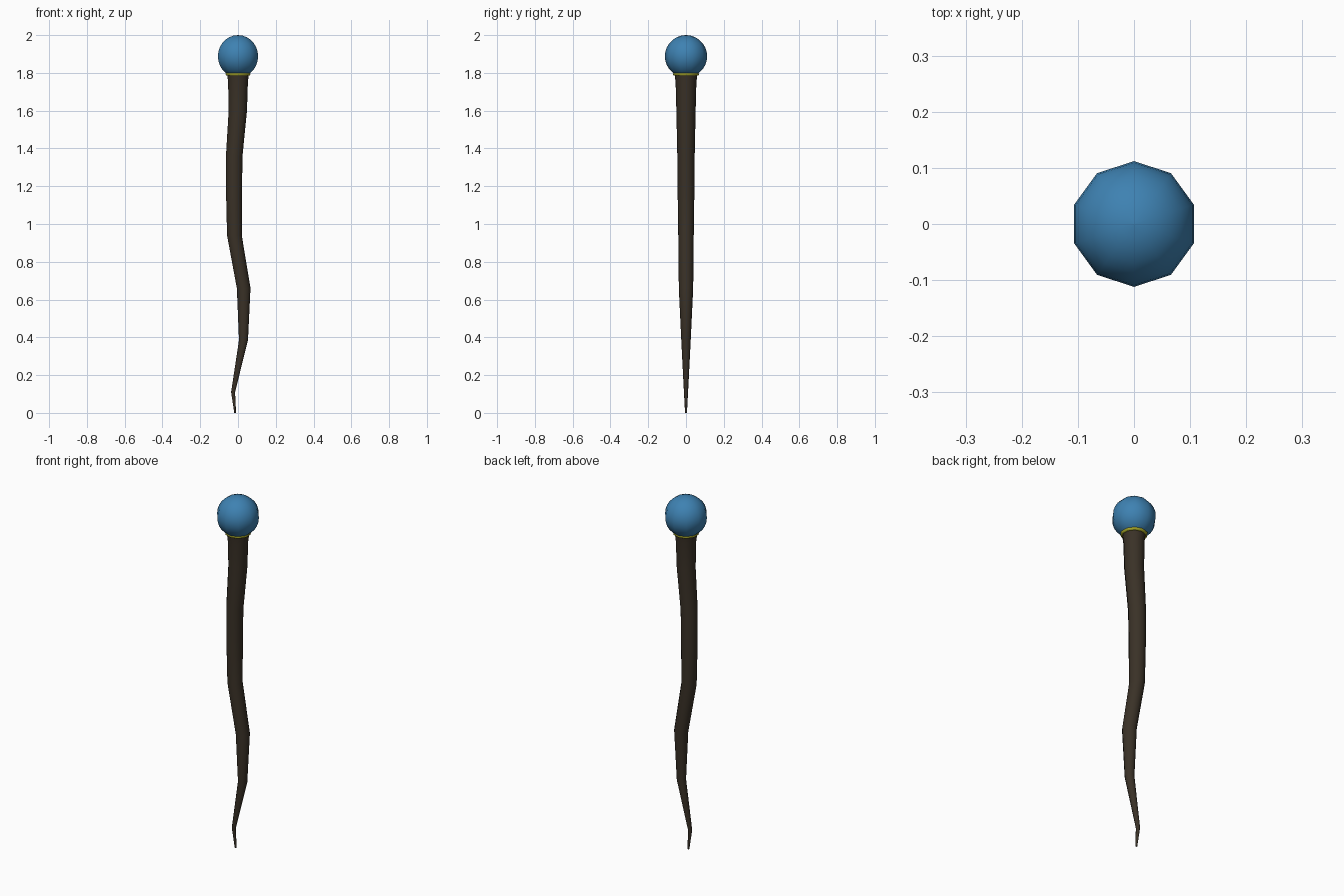
import bpy, bmesh, math

if "Cube" in bpy.data.objects:
    bpy.data.objects.remove(bpy.data.objects["Cube"])

SIDES = 10


def material(name, rgb):
    m = bpy.data.materials.new(name)
    m.diffuse_color = (*rgb, 1)
    m.use_nodes = True
    m.node_tree.nodes["Principled BSDF"].inputs["Base Color"].default_value = m.diffuse_color
    return m


def lathe(name, rings, mat):
    """Skin ten-sided rings given as (centre x, z, radius), with capped ends."""
    bm = bmesh.new()
    loops = []
    for cx, z, r in rings:
        loops.append([bm.verts.new((cx + r * math.cos(a), r * math.sin(a), z))
                      for a in (math.pi / 2 + 2 * math.pi * i / SIDES for i in range(SIDES))])
    for a, b in zip(loops, loops[1:]):
        for i in range(SIDES):
            j = (i + 1) % SIDES
            bm.faces.new((a[i], a[j], b[j], b[i]))
    bm.faces.new(loops[0][::-1])
    bm.faces.new(loops[-1])
    bmesh.ops.remove_doubles(bm, verts=bm.verts, dist=1e-6)
    bmesh.ops.recalc_face_normals(bm, faces=bm.faces)
    me = bpy.data.meshes.new(name)
    bm.to_mesh(me)
    bm.free()
    me.materials.append(mat)
    ob = bpy.data.objects.new(name, me)
    bpy.context.collection.objects.link(ob)
    bpy.ops.object.select_all(action='DESELECT')
    ob.select_set(True)
    bpy.context.view_layer.objects.active = ob
    bpy.ops.object.shade_smooth_by_angle(angle=math.radians(50))
    return ob


wood = material("dark wood", (0.042, 0.031, 0.020))
gold = material("olive gold", (0.36, 0.36, 0.02))
glass = material("blue glass", (0.048, 0.222, 0.445))

# Crooked tapering shaft
lathe("shaft", [(-0.015, 0.0, 0.005), (-0.026, 0.11, 0.011), (0.029, 0.385, 0.025),
                (0.030, 0.66, 0.038), (-0.019, 0.94, 0.041), (-0.021, 1.15, 0.044),
                (-0.020, 1.36, 0.046), (-0.001, 1.60, 0.051), (0.0, 1.75, 0.055),
                (0.0, 1.79, 0.060)], wood)

# Thin collar under the orb
lathe("collar", [(0, 1.785, 0.062), (0, 1.788, 0.067), (0, 1.796, 0.069),
                 (0, 1.80, 0.066)], gold)

# Orb
R, RINGS = 0.112, 14
orb = []
for k in range(RINGS + 1):
    t = math.pi * k / RINGS
    orb.append((0, 2 - R - R * math.cos(t), max(R * math.sin(t), 0.0005)))
lathe("orb", orb, glass)
